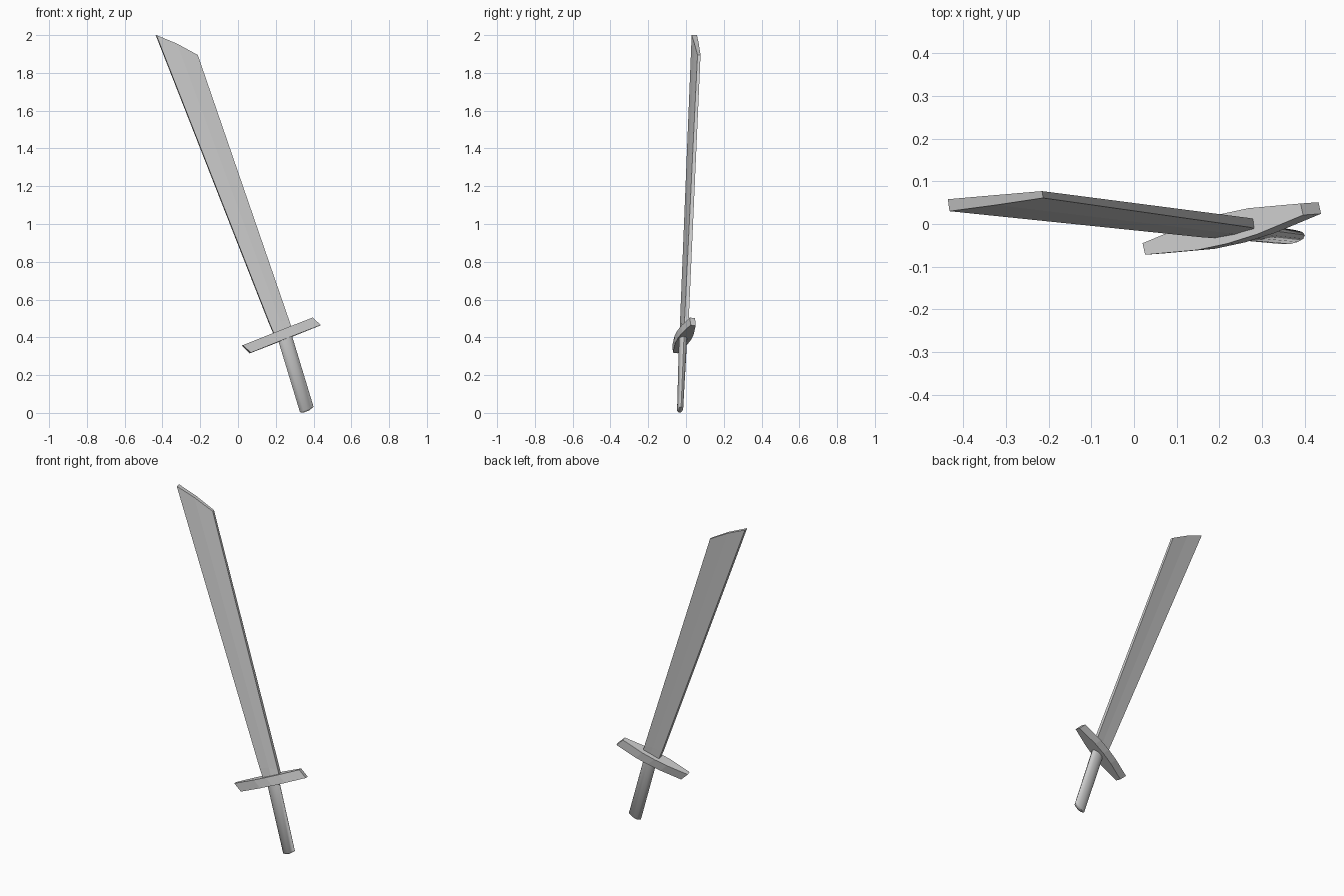
import bpy, bmesh, math
from mathutils import Vector

if "Cube" in bpy.data.objects:
    bpy.data.objects.remove(bpy.data.objects["Cube"])


def loft(name, rings, smooth=False):
    """Skin a list of equal-length vertex rings and cap both ends."""
    bm = bmesh.new()
    rows = [[bm.verts.new(p) for p in r] for r in rings]
    n = len(rows[0])
    for a, b in zip(rows, rows[1:]):
        for i in range(n):
            j = (i + 1) % n
            bm.faces.new((a[i], a[j], b[j], b[i]))
    bm.faces.new(rows[0][::-1])
    bm.faces.new(rows[-1])
    bmesh.ops.recalc_face_normals(bm, faces=bm.faces[:])
    mesh = bpy.data.meshes.new(name)
    bm.to_mesh(mesh)
    bm.free()
    obj = bpy.data.objects.new(name, mesh)
    bpy.context.collection.objects.link(obj)
    if smooth:
        bpy.context.view_layer.objects.active = obj
        obj.select_set(True)
        bpy.ops.object.shade_smooth_by_angle(angle=math.radians(50))
        obj.select_set(False)
    return obj


def section(left, mid, right, t_left, t_mid, t_right):
    """Blade cross-section: three spine points with thickness along y."""
    pts = ((left, t_left), (mid, t_mid), (right, t_right))
    front = [(x + t * 0.07, y - t / 2, z) for (x, y, z), t in pts]
    back = [(x - t * 0.07, y + t / 2, z) for (x, y, z), t in pts]
    return front + back[::-1]


# Blade: narrow root in the guard, long widening body, slanted tip
loft("blade", [
    section((0.195, -0.02, 0.405), (0.24, -0.012, 0.425), (0.288, -0.002, 0.435), 0.026, 0.026, 0.024),
    section((0.165, -0.018, 0.475), (0.222, -0.009, 0.485), (0.272, 0.003, 0.482), 0.028, 0.026, 0.022),
    section((-0.434, 0.044, 2.0), (-0.325, 0.056, 1.955), (-0.214, 0.069, 1.895), 0.028, 0.023, 0.016),
])

# Guard: long lozenge outline, point-symmetric, extruded along a skewed direction
half = [(-0.188, -0.033), (-0.08, 0.012), (-0.01, 0.034), (0.06, 0.049), (0.182, 0.06)]
outline = half + [(-x, -y) for x, y in half]
top = [Vector((0.208 + x, -0.012 + y, 0.430 + 0.405 * x - 0.04 * y)) for x, y in outline]
loft("guard", [[p + Vector((0.042, 0.003, -0.04)) for p in top], top])

# Grip: flattened twelve-sided rod with a blunt rounded end
wide = Vector((0.93, 0.13, 0.35)).normalized()


def oval(c, a, b, n=12):
    deep = Vector((-0.13, 0.99, 0.0))
    return [Vector(c) + wide * a * math.cos(math.tau * i / n)
            + deep * b * math.sin(math.tau * i / n) for i in range(n)]


loft("grip", [
    oval((0.36, -0.031, 0.007), 0.018, 0.009),
    oval((0.364, -0.031, 0.018), 0.039, 0.016),
    oval((0.245, -0.015, 0.41), 0.039, 0.022),
], smooth=True)
